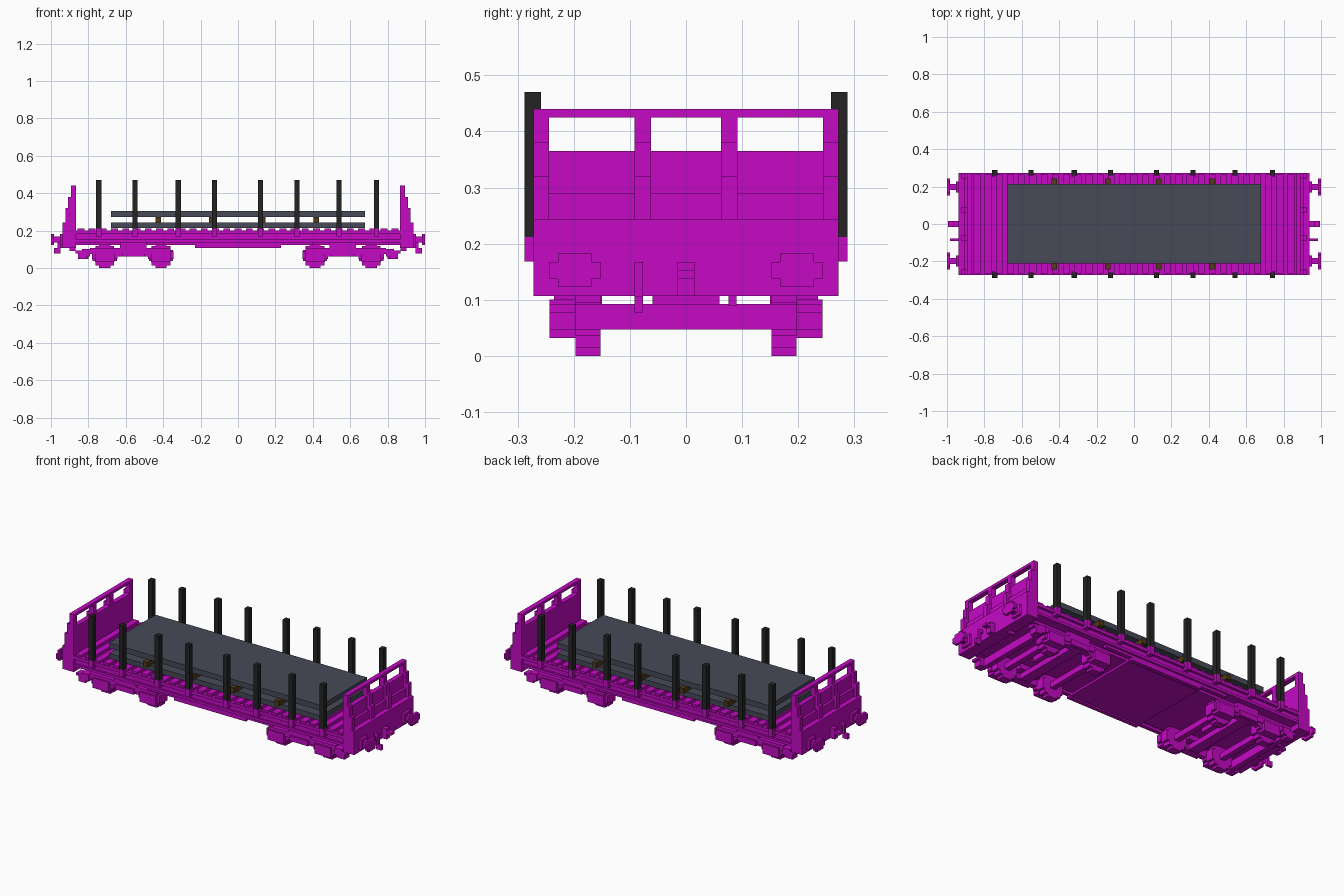
import bpy, bmesh
from mathutils import Matrix, Vector

cube = bpy.data.objects.get("Cube")
if cube:
    bpy.data.objects.remove(cube, do_unlink=True)


def material(name, rgb):
    m = bpy.data.materials.new(name)
    m.use_nodes = True
    m.diffuse_color = (*rgb, 1)
    m.node_tree.nodes["Principled BSDF"].inputs["Base Color"].default_value = (*rgb, 1)
    return m


MAGENTA = material("magenta paint", (0.56, 0.003, 0.56))
BLACK = material("black posts", (0.017, 0.017, 0.017))
SLATE = material("slate steel", (0.063, 0.068, 0.098))
BROWN = material("brown timber", (0.085, 0.042, 0.008))


def part(name, boxes, mat, mx=False, my=False):
    """One object from boxes (x0, x1, y0, y1, z0, z1), optionally mirrored in x and y."""
    bm = bmesh.new()
    for sx in ((1, -1) if mx else (1,)):
        for sy in ((1, -1) if my else (1,)):
            for x0, x1, y0, y1, z0, z1 in boxes:
                mid = Vector((sx * (x0 + x1) / 2, sy * (y0 + y1) / 2, (z0 + z1) / 2))
                size = (x1 - x0, y1 - y0, z1 - z0, 1)
                bmesh.ops.create_cube(bm, size=1, matrix=Matrix.Translation(mid) @ Matrix.Diagonal(size))
    mesh = bpy.data.meshes.new(name)
    bm.to_mesh(mesh)
    bm.free()
    mesh.materials.append(mat)
    ob = bpy.data.objects.new(name, mesh)
    bpy.context.collection.objects.link(ob)
    return ob


# Deck, side rails and stepped underframe
part("deck_floor", [(-0.865, 0.865, -0.257, 0.257, 0.137, 0.197)], MAGENTA)
part("underframe", [(-0.88, 0.88, -0.212, 0.212, 0.122, 0.137),
                    (-0.23, 0.23, -0.228, 0.228, 0.110, 0.137)], MAGENTA)
part("side_rails", [(-0.865, 0.865, 0.25, 0.272, 0.182, 0.200),
                    (-0.865, 0.865, 0.25, 0.268, 0.137, 0.152),
                    (-0.40, 0.40, 0.235, 0.257, 0.122, 0.137),
                    (-0.23, 0.23, 0.235, 0.257, 0.107, 0.122)], MAGENTA, my=True)
planks = []
for i in range(29):
    x = -0.84 + i * 0.06
    planks.append((x - 0.018, x + 0.018, -0.265, 0.265, 0.195, 0.212))
part("deck_planks", planks, MAGENTA)

# End walls: solid base, panel with three openings, stepped outer ribs
RIBS = [(-0.272, -0.244), (-0.092, -0.062), (0.062, 0.092), (0.244, 0.272)]
wall = [(0.865, 0.937, -0.272, 0.272, 0.107, 0.243),
        (0.865, 0.908, -0.272, 0.272, 0.243, 0.29),
        (0.865, 0.893, -0.272, 0.272, 0.29, 0.365),
        (0.865, 0.893, -0.272, 0.272, 0.425, 0.44)]
for y0, y1 in RIBS:
    wall += [(0.865, 0.893, y0, y1, 0.365, 0.425),
             (0.893, 0.908, y0, y1, 0.29, 0.38),
             (0.908, 0.923, y0, y1, 0.243, 0.32)]
part("end_walls", wall, MAGENTA, mx=True)

# Buffers with stepped round heads
part("buffers", [(0.937, 0.985, 0.183, 0.213, 0.137, 0.167),
                 (0.937, 0.952, 0.168, 0.228, 0.123, 0.182),
                 (0.985, 1.0, 0.152, 0.243, 0.137, 0.167),
                 (0.985, 1.0, 0.168, 0.228, 0.123, 0.182)], MAGENTA, mx=True, my=True)

# Draw hooks and brake hoses
part("draw_hooks", [(0.937, 0.965, -0.015, 0.015, 0.107, 0.167),
                    (0.965, 0.995, -0.015, 0.015, 0.137, 0.152)], MAGENTA, mx=True)
part("brake_hoses", [(0.937, 0.965, -0.092, -0.077, 0.150, 0.167),
                     (0.950, 0.965, -0.092, -0.077, 0.092, 0.152),
                     (0.950, 0.985, -0.092, -0.077, 0.077, 0.107),
                     (0.87, 0.90, 0.076, 0.090, 0.090, 0.112)], MAGENTA, mx=True)

# Black stakes in magenta sockets
POSTS = [-0.745, -0.55, -0.32, -0.125, 0.12, 0.315, 0.54, 0.74]
part("stakes", [(x - 0.014, x + 0.014, 0.258, 0.288, 0.212, 0.47) for x in POSTS], BLACK, my=True)
part("stake_sockets", [(x - 0.014, x + 0.014, 0.25, 0.288, 0.168, 0.212) for x in POSTS],
     MAGENTA, my=True)

# Bogies: side frames, axle boxes and steps
frames = [(0.46, 0.66, 0.197, 0.228, 0.06, 0.107),
          (0.36, 0.79, 0.197, 0.235, 0.075, 0.107),
          (0.50, 0.62, 0.197, 0.243, 0.062, 0.092),
          (0.49, 0.63, 0.15, 0.235, 0.092, 0.137),
          (0.79, 0.835, 0.197, 0.243, 0.06, 0.10),
          (0.81, 0.855, 0.197, 0.243, 0.047, 0.077),
          (0.835, 0.87, 0.197, 0.243, 0.077, 0.092)]
wheels, axles = [], []
for x in (0.412, 0.713):
    frames += [(x - 0.052, x + 0.052, 0.197, 0.243, 0.032, 0.09),
               (x - 0.068, x + 0.068, 0.197, 0.228, 0.047, 0.09),
               (x - 0.03, x + 0.03, 0.197, 0.235, 0.09, 0.107)]
    # Stepped round wheels: three overlapping blocks
    for hx, hz in ((0.030, 0.066), (0.050, 0.052), (0.065, 0.030)):
        wheels.append((x - hx, x + hx, 0.152, 0.197, 0.066 - hz, 0.066 + hz))
    axles.append((x - 0.016, x + 0.016, -0.16, 0.16, 0.05, 0.082))
part("bogie_frames", frames, MAGENTA, mx=True, my=True)
part("wheels", wheels, MAGENTA, mx=True, my=True)
part("axles", axles, MAGENTA, mx=True)
part("bogie_bolsters", [(0.53, 0.59, -0.2, 0.2, 0.062, 0.092),
                        (0.50, 0.62, -0.06, 0.06, 0.092, 0.125),
                        (0.80, 0.83, -0.2, 0.2, 0.047, 0.092)], MAGENTA, mx=True)

# Cargo: two steel slabs separated by timber spacers
part("lower_slab", [(-0.68, 0.68, -0.212, 0.214, 0.213, 0.243)], SLATE)
part("upper_slab", [(-0.68, 0.68, -0.212, 0.214, 0.273, 0.304)], SLATE)
part("timber_spacers", [(x - 0.014, x + 0.014, -0.243, 0.243, 0.243, 0.273)
                        for x in (-0.427, -0.14, 0.132, 0.418)], BROWN)
